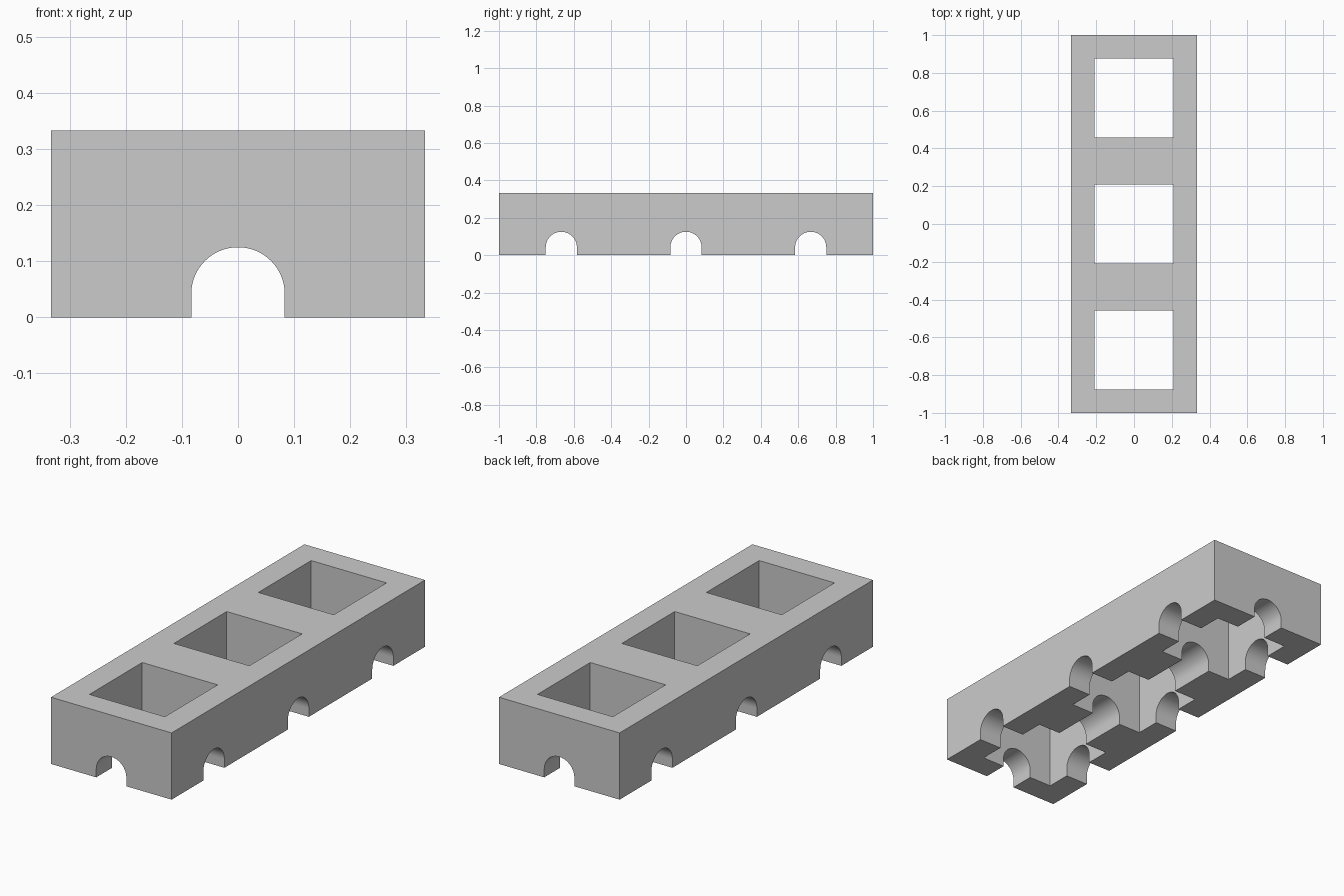
import bpy, bmesh, math
from mathutils import Matrix

if "Cube" in bpy.data.objects:
    bpy.data.objects.remove(bpy.data.objects["Cube"])

W, L, H = 2 / 3, 2.0, 1 / 3      # block size
PITCH = 2 / 3                    # spacing of the three cells
HOLE = 5 / 12                    # square opening width
R, SPRING = 1 / 12, 1 / 24       # arch radius and height of its centre


def make_box(name, size, center):
    bm = bmesh.new()
    bmesh.ops.create_cube(bm, size=1.0)
    bmesh.ops.scale(bm, vec=size, verts=bm.verts)
    bmesh.ops.translate(bm, vec=center, verts=bm.verts)
    return to_object(bm, name)


def make_arch(name, length, angle, y):
    # Arch profile in XZ, extruded along Y, then turned and placed
    bm = bmesh.new()
    n = 32
    pts = [(R, -0.1)]
    pts += [(R * math.cos(math.pi * i / n), SPRING + R * math.sin(math.pi * i / n))
            for i in range(n + 1)]
    pts.append((-R, -0.1))
    face = bm.faces.new([bm.verts.new((x, -length / 2, z)) for x, z in pts])
    ext = bmesh.ops.extrude_face_region(bm, geom=[face])
    moved = [g for g in ext["geom"] if isinstance(g, bmesh.types.BMVert)]
    bmesh.ops.translate(bm, vec=(0, length, 0), verts=moved)
    bmesh.ops.transform(bm, matrix=Matrix.Translation((0, y, 0)) @ Matrix.Rotation(angle, 4, 'Z'),
                        verts=bm.verts)
    bmesh.ops.recalc_face_normals(bm, faces=bm.faces)
    return to_object(bm, name)


def to_object(bm, name):
    mesh = bpy.data.meshes.new(name)
    bm.to_mesh(mesh)
    bm.free()
    obj = bpy.data.objects.new(name, mesh)
    bpy.context.collection.objects.link(obj)
    return obj


def cut(target, cutter):
    cutter.hide_render = True
    mod = target.modifiers.new("cut", 'BOOLEAN')
    mod.operation = 'DIFFERENCE'
    mod.solver = 'EXACT'
    mod.object = cutter
    bpy.context.view_layer.objects.active = target
    bpy.ops.object.modifier_apply(modifier=mod.name)
    bpy.data.objects.remove(cutter, do_unlink=True)


# Main block
block = make_box("hollow_block", (W, L, H), (0, 0, H / 2))

# Lengthwise arched channel
cut(block, make_arch("long_channel", L + 0.4, 0, 0))

# Square openings and crosswise arched channels
for i in (-1, 0, 1):
    y = i * PITCH
    cut(block, make_arch("cross_channel", W + 0.4, math.pi / 2, y))
    cut(block, make_box("opening", (HOLE, HOLE, 1.0), (0, y, 0.2)))

# Smooth arches, crisp edges
bpy.ops.object.select_all(action='DESELECT')
block.select_set(True)
bpy.context.view_layer.objects.active = block
bpy.ops.object.shade_smooth_by_angle(angle=math.radians(30))
